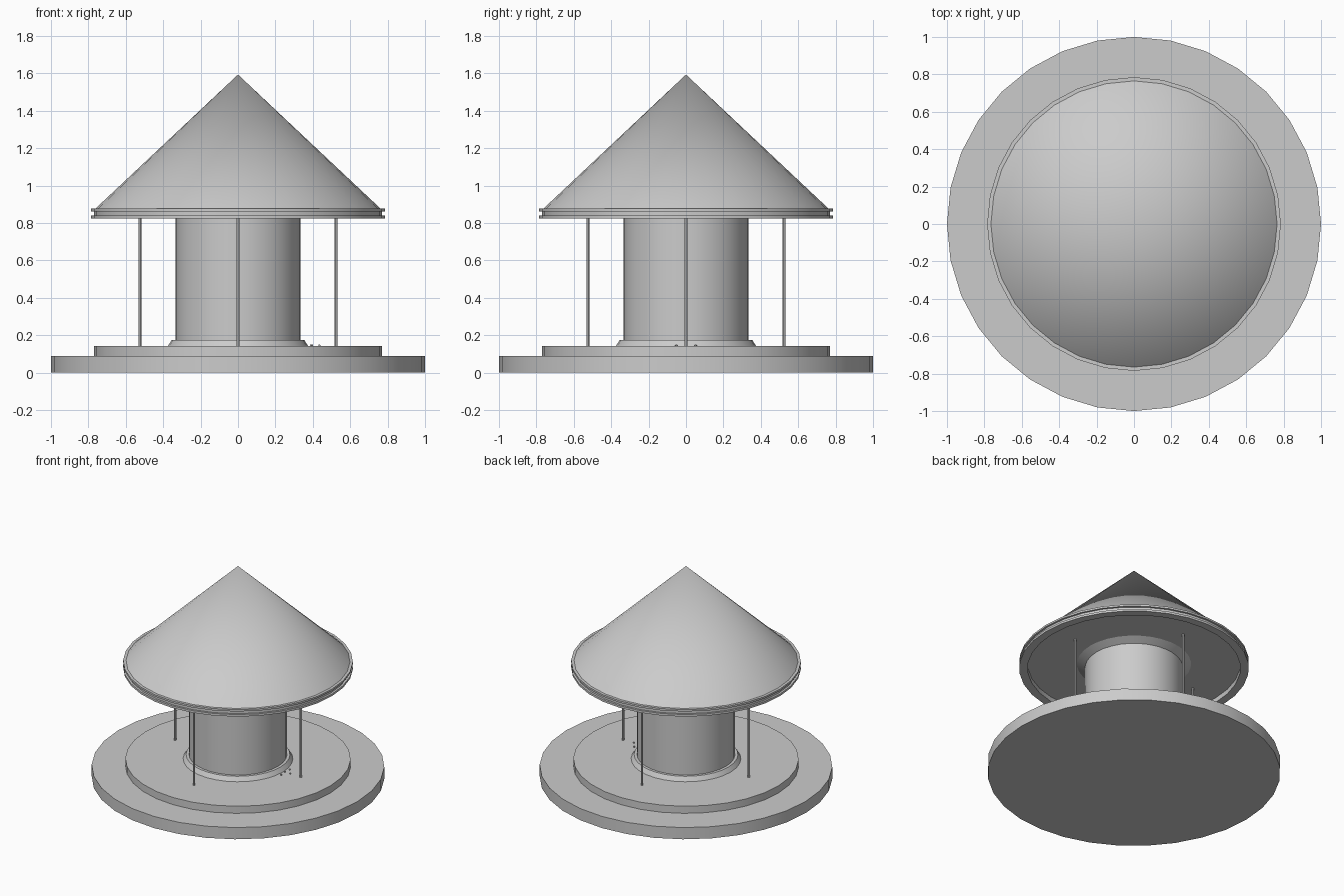
import bpy, bmesh
from math import pi, radians
from mathutils import Matrix, Vector

cube = bpy.data.objects.get("Cube")
if cube:
    bpy.data.objects.remove(cube, do_unlink=True)

grey = bpy.data.materials.new("plain grey")
grey.use_nodes = True
colour = (0.6, 0.6, 0.6, 1)
grey.diffuse_color = colour
grey.node_tree.nodes["Principled BSDF"].inputs["Base Color"].default_value = colour


def finish(name, bm):
    bmesh.ops.recalc_face_normals(bm, faces=bm.faces)
    mesh = bpy.data.meshes.new(name)
    bm.to_mesh(mesh)
    bm.free()
    mesh.materials.append(grey)
    obj = bpy.data.objects.new(name, mesh)
    bpy.context.collection.objects.link(obj)
    bpy.ops.object.select_all(action="DESELECT")
    obj.select_set(True)
    bpy.context.view_layer.objects.active = obj
    bpy.ops.object.shade_smooth_by_angle(angle=radians(30))
    return obj


def lathe(name, profile, sides=32):
    """Spin a list of (radius, height) points; a zero radius closes on the axis."""
    bm = bmesh.new()
    verts = [bm.verts.new((r, 0, z)) for r, z in profile]
    edges = [bm.edges.new(pair) for pair in zip(verts, verts[1:])]
    bmesh.ops.spin(bm, geom=verts + edges, cent=(0, 0, 0), axis=(0, 0, 1),
                   angle=2 * pi, steps=sides, use_merge=False)
    bmesh.ops.remove_doubles(bm, verts=bm.verts, dist=0.0005)
    return finish(name, bm)


# Ground disc and raised turntable
lathe("ground_base", [(0, 0), (1, 0), (1, 0.088), (0, 0.088)])
lathe("turntable", [(0, 0.08), (0.77, 0.08), (0.77, 0.142), (0, 0.142)])

# Centre column with a foot moulding and a flared collar under the ceiling
lathe("centre_column", [(0.375, 0.142), (0.355, 0.174), (0.335, 0.174),
                        (0.335, 0.828), (0.39, 0.858)])

# Canopy: grooved rim around a recessed ceiling, then the cone
lathe("canopy_rim", [(0, 0.86), (0.727, 0.86), (0.727, 0.824), (0.785, 0.824),
                     (0.785, 0.84), (0.77, 0.84), (0.77, 0.863),
                     (0.785, 0.863), (0.785, 0.877), (0.765, 0.877)])
lathe("roof_cone", [(0.772, 0.868), (0, 1.594)])

# Four thin poles
for label, x, y in (("left", 1, 0), ("right", -1, 0), ("front", 0, -1), ("back", 0, 1)):
    bm = bmesh.new()
    bmesh.ops.create_cone(bm, cap_ends=True, segments=12, radius1=0.008, radius2=0.008,
                          depth=0.72, matrix=Matrix.Translation((x * 0.524, y * 0.524, 0.5)))
    finish(label + "_pole", bm)

# Small knobs on the turntable beside the column
for i, (x, y) in enumerate(((0.396, -0.052), (0.39, 0), (0.435, 0), (0.396, 0.052))):
    bm = bmesh.new()
    bmesh.ops.create_uvsphere(bm, u_segments=10, v_segments=6, radius=0.006,
                              matrix=Matrix.Translation((x, y, 0.146)))
    finish("floor_knob_%d" % (i + 1), bm)
